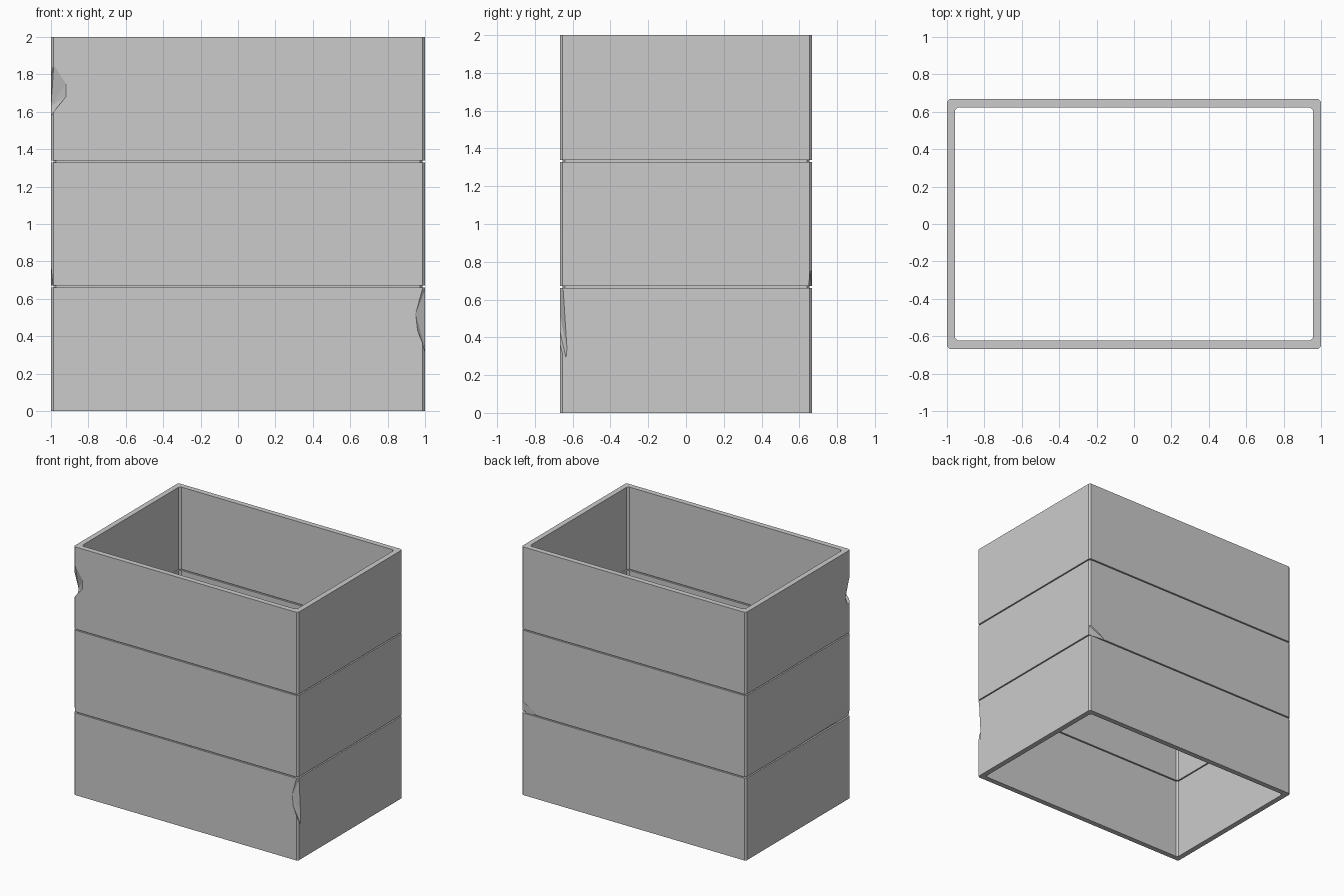
import bpy, bmesh

if "Cube" in bpy.data.objects:
    bpy.data.objects.remove(bpy.data.objects["Cube"])

HX, HY, GAP, WALL, GROOVE = 1.0, 0.667, 0.005, 0.043, 0.014


def outline(inset, c):
    # chamfered rectangle, counter-clockwise
    x, y = HX - inset, HY - inset
    return [(x, -y + c), (x, y - c), (x - c, y), (-x + c, y),
            (-x, y - c), (-x, -y + c), (-x + c, -y), (x - c, -y)]


def make_object(name, bm):
    bmesh.ops.recalc_face_normals(bm, faces=bm.faces)
    me = bpy.data.meshes.new(name)
    bm.to_mesh(me)
    bm.free()
    ob = bpy.data.objects.new(name, me)
    bpy.context.collection.objects.link(ob)
    return ob


def ring(name, inset, thick, z0, z1):
    bm = bmesh.new()
    loops = [(inset, 0.013, z0), (inset, 0.013, z1),
             (inset + thick, 0.015, z1), (inset + thick, 0.015, z0)]
    rows = [[bm.verts.new((x, y, z)) for x, y in outline(i, c)] for i, c, z in loops]
    for a, b in zip(rows, rows[1:] + rows[:1]):
        for k in range(8):
            n = (k + 1) % 8
            bm.faces.new((a[k], a[n], b[n], b[k]))
    return make_object(name, bm)


def chip(target, name, points):
    # convex shard cut out of a course
    bm = bmesh.new()
    for p in points:
        bm.verts.new(p)
    bmesh.ops.convex_hull(bm, input=bm.verts)
    cutter = make_object(name, bm)
    cutter.hide_render = True
    cutter.hide_viewport = True
    cutter.display_type = 'WIRE'
    m = target.modifiers.new(name, 'BOOLEAN')
    m.operation = 'DIFFERENCE'
    m.solver = 'EXACT'
    m.object = cutter


# three stacked courses
T = 2 / 3
lower = ring("lower_course", 0, WALL, 0, T - GAP)
middle = ring("middle_course", 0, WALL, T + GAP, 2 * T - GAP)
upper = ring("upper_course", 0, WALL, 2 * T + GAP, 2)

# recessed joints between the courses
for i in (1, 2):
    ring(f"joint_{i}", GROOVE, WALL - 2 * GROOVE, i * T - GAP, i * T + GAP)

# broken corners
chip(upper, "chip_upper_front_left", [
    (-0.985, -HY, 1.85), (-0.92, -HY, 1.75), (-0.92, -HY, 1.68), (-0.975, -HY, 1.63),
    (-1, -0.655, 1.78), (-1, -0.60, 1.63), (-1, -0.63, 1.57),
    (-1.03, -0.70, 1.87), (-1.03, -0.70, 1.56)])
chip(lower, "chip_lower_front_right", [
    (0.985, -HY, 0.65), (0.95, -HY, 0.52), (0.96, -HY, 0.43), (0.99, -HY, 0.36),
    (1, -0.65, 0.65), (1, -0.645, 0.40), (1, -0.63, 0.34), (1, -0.635, 0.29),
    (1.03, -0.70, 0.66), (1.03, -0.70, 0.30)])
chip(middle, "chip_middle_left", [
    (-1, 0.03, 0.67), (-1, -0.35, 0.705), (-1, -HY, 0.775), (-0.988, -HY, 0.66),
    (-0.99, -0.70, 0.66), (-1.03, 0.03, 0.65), (-1.03, -0.70, 0.78), (-1.03, -0.70, 0.65)])
chip(middle, "chip_middle_back_right", [
    (0.84, HY, 0.67), (0.92, HY, 0.70), (0.985, HY, 0.75), (1, 0.655, 0.75),
    (1, 0.65, 0.66), (0.97, 0.655, 0.66), (1.03, 0.70, 0.76), (1.03, 0.70, 0.65),
    (0.84, 0.70, 0.65)])
